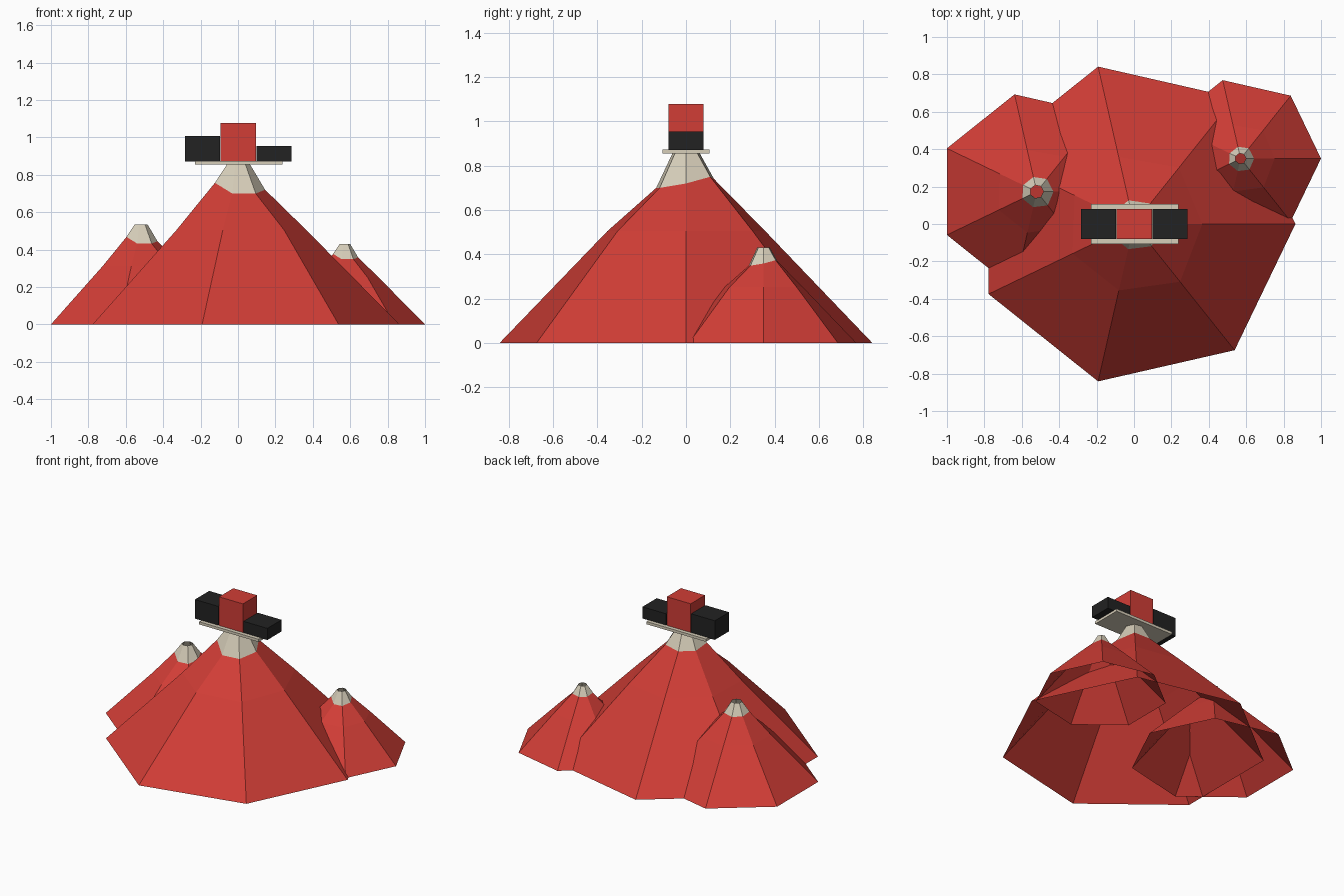
import bpy, bmesh, math

if "Cube" in bpy.data.objects:
    bpy.data.objects.remove(bpy.data.objects["Cube"])


def material(name, rgb):
    m = bpy.data.materials.new(name)
    m.diffuse_color = (*rgb, 1)
    m.use_nodes = True
    m.node_tree.nodes["Principled BSDF"].inputs["Base Color"].default_value = m.diffuse_color
    return m


RED = material("red rock", (0.64, 0.047, 0.037))
CREAM = material("cream snow", (0.68, 0.62, 0.49))
BLACK = material("black", (0.016, 0.016, 0.016))

# Seven-sided rings as (radius, height), counter-clockwise from +x
BASE = [(0.863, 0.0)] * 7
SLOPE = [(r, 0.505) for r in (0.365, 0.385, 0.367, 0.352, 0.365, 0.364, 0.395)]
SNOW_LINE = [(0.145, 0.72), (0.14, 0.75), (0.13, 0.74), (0.13, 0.74),
             (0.137, 0.757), (0.138, 0.70), (0.152, 0.70)]
RIM = [(0.058, 0.866)] * 7


def finish(name, bm, mats):
    mesh = bpy.data.meshes.new(name)
    bm.to_mesh(mesh)
    bm.free()
    for m in mats:
        mesh.materials.append(m)
    obj = bpy.data.objects.new(name, mesh)
    bpy.context.collection.objects.link(obj)
    return obj


def mountain(name, x, y, scale):
    """Open faceted shell with a snowy band below its open rim."""
    bm = bmesh.new()
    rings = []
    for ring in (BASE, SLOPE, SNOW_LINE, RIM):
        rings.append([bm.verts.new((r * math.cos(i * math.tau / 7),
                                    r * math.sin(i * math.tau / 7), z))
                      for i, (r, z) in enumerate(ring)])
    for level in range(3):
        low, high = rings[level], rings[level + 1]
        for i in range(7):
            j = (i + 1) % 7
            face = bm.faces.new((low[i], low[j], high[j], high[i]))
            face.material_index = 1 if level == 2 else 0
    obj = finish(name, bm, (RED, CREAM))
    obj.location = (x, y, 0)
    obj.scale = (scale,) * 3


def box(name, x0, x1, half_depth, z0, z1, mat):
    bm = bmesh.new()
    bmesh.ops.create_cube(bm, size=1)
    for v in bm.verts:
        v.co = ((x0 + x1) / 2 + v.co.x * (x1 - x0), v.co.y * 2 * half_depth,
                (z0 + z1) / 2 + v.co.z * (z1 - z0))
    finish(name, bm, (mat,))


# Peaks
mountain("main_mountain", 0, 0, 1)
mountain("left_mountain", -0.52, 0.173, 0.618)
mountain("right_mountain", 0.57, 0.35, 0.498)

# Winners' podium on the summit
box("podium_plate", -0.231, 0.237, 0.107, 0.855, 0.874, CREAM)
box("podium_first", -0.093, 0.095, 0.08, 0.872, 1.078, RED)
box("podium_second", -0.283, -0.097, 0.08, 0.872, 1.008, BLACK)
box("podium_third", 0.1, 0.287, 0.08, 0.872, 0.955, BLACK)
